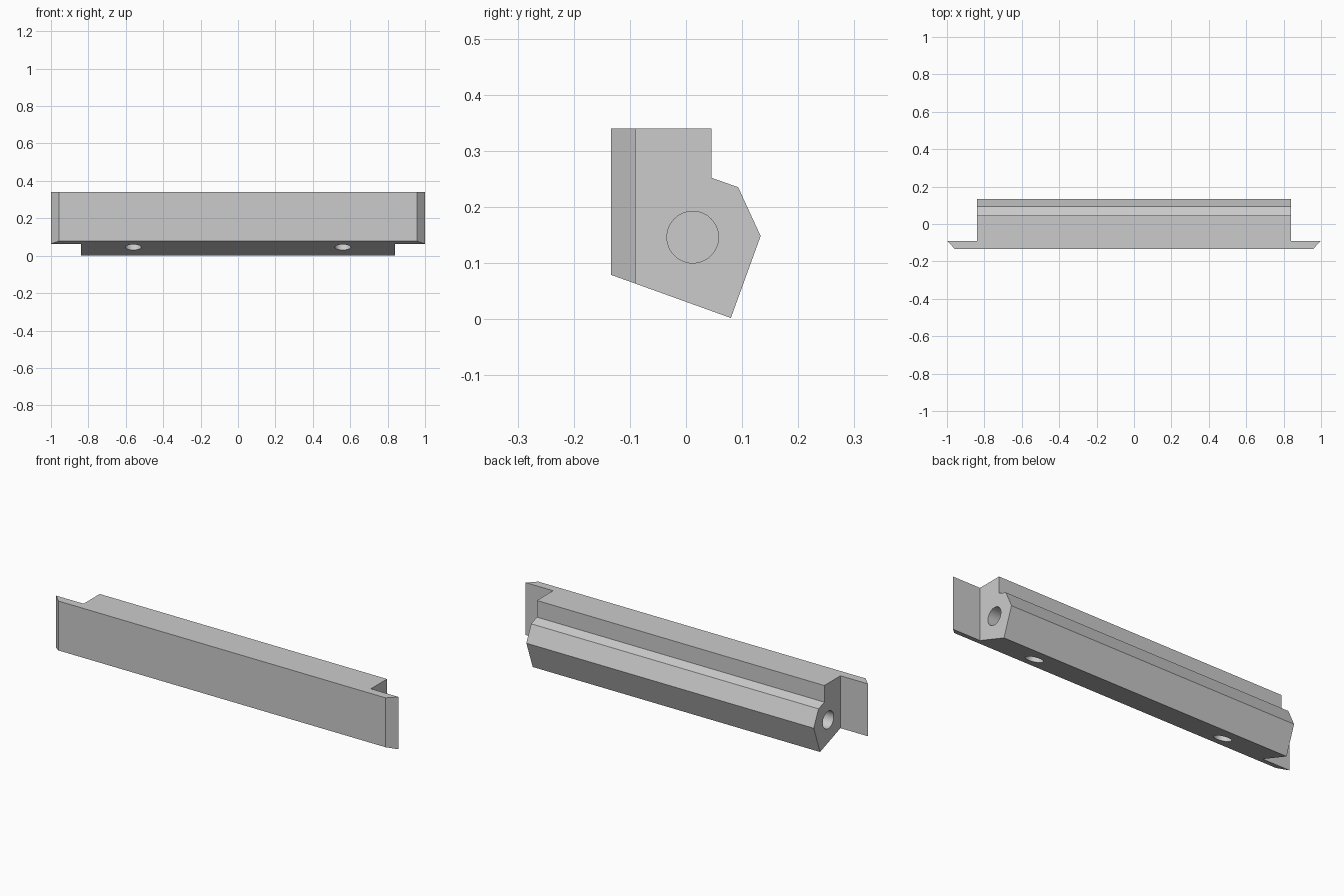
import bpy
import bmesh
import math
from mathutils import Vector

cube = bpy.data.objects.get("Cube")
if cube:
    bpy.data.objects.remove(cube, do_unlink=True)

grey = bpy.data.materials.new("plain_grey")
grey.use_nodes = True
COLOUR = (0.6, 0.6, 0.6, 1)
grey.diffuse_color = COLOUR
grey.node_tree.nodes["Principled BSDF"].inputs["Base Color"].default_value = COLOUR


def prism(name, outline, sweep):
    """Extrude a flat outline of 3D points along a vector."""
    bm = bmesh.new()
    face = bm.faces.new([bm.verts.new(p) for p in outline])
    top = bmesh.ops.extrude_face_region(bm, geom=[face])["geom"]
    bmesh.ops.translate(bm, vec=sweep, verts=[v for v in top if isinstance(v, bmesh.types.BMVert)])
    bmesh.ops.recalc_face_normals(bm, faces=bm.faces)
    mesh = bpy.data.meshes.new(name)
    bm.to_mesh(mesh)
    bm.free()
    mesh.materials.append(grey)
    obj = bpy.data.objects.new(name, mesh)
    bpy.context.collection.objects.link(obj)
    return obj


def drill(name, mouth, inward, radius, depth):
    """Round cutter that sinks to a given depth below its mouth."""
    axis = Vector(inward).normalized()
    side = axis.orthogonal().normalized()
    other = axis.cross(side)
    start = Vector(mouth) - axis * 0.05
    turns = [2 * math.pi * i / 48 for i in range(48)]
    ring = [start + radius * (side * math.cos(t) + other * math.sin(t)) for t in turns]
    return prism(name, ring, axis * (depth + 0.05))


# Bar cross-section (y, z), swept past both ends before trimming
profile = [(-0.134, 0.34), (-0.134, 0.079), (0.08, 0.002), (0.133, 0.148),
           (0.093, 0.235), (0.045, 0.252), (0.045, 0.34)]
bar = prism("bar", [(-1.1, y, z) for y, z in profile], Vector((2.2, 0, 0)))

# End trim (x, y): leaves the thin front plate with mitred ends
trim = [(0.84, 0.3), (0.84, -0.09), (1, -0.09), (0.914, -0.178), (1.2, -0.178), (1.2, 0.3)]
slope = Vector((0, 0.077, 0.214))

cutters = []
for s in (-1, 1):
    cutters.append(prism("end_trim", [(s * x, y, -0.1) for x, y in trim], Vector((0, 0, 0.6))))
    # Blind holes in the ends and in the sloping underside
    cutters.append(drill("end_hole", (s * 0.84, 0.012, 0.146), (-s, 0, 0), 0.046, 0.2))
    cutters.append(drill("underside_hole", (s * 0.56, -0.04, 0.045), slope, 0.043, 0.1))

for cutter in cutters:
    cutter.hide_render = True
    cut = bar.modifiers.new(cutter.name, "BOOLEAN")
    cut.operation = "DIFFERENCE"
    cut.solver = "EXACT"
    cut.object = cutter

# Bake the cuts and discard the cutters
bpy.context.view_layer.update()
result = bpy.data.meshes.new_from_object(bar.evaluated_get(bpy.context.evaluated_depsgraph_get()))
bar.modifiers.clear()
bar.data = result
for cutter in cutters:
    bpy.data.objects.remove(cutter, do_unlink=True)

result.materials.clear()
result.materials.append(grey)
for poly in result.polygons:
    poly.material_index = 0

# Smooth hole walls, crisp edges elsewhere
bpy.ops.object.select_all(action="DESELECT")
bar.select_set(True)
bpy.context.view_layer.objects.active = bar
bpy.ops.object.shade_smooth_by_angle(angle=math.radians(20))
